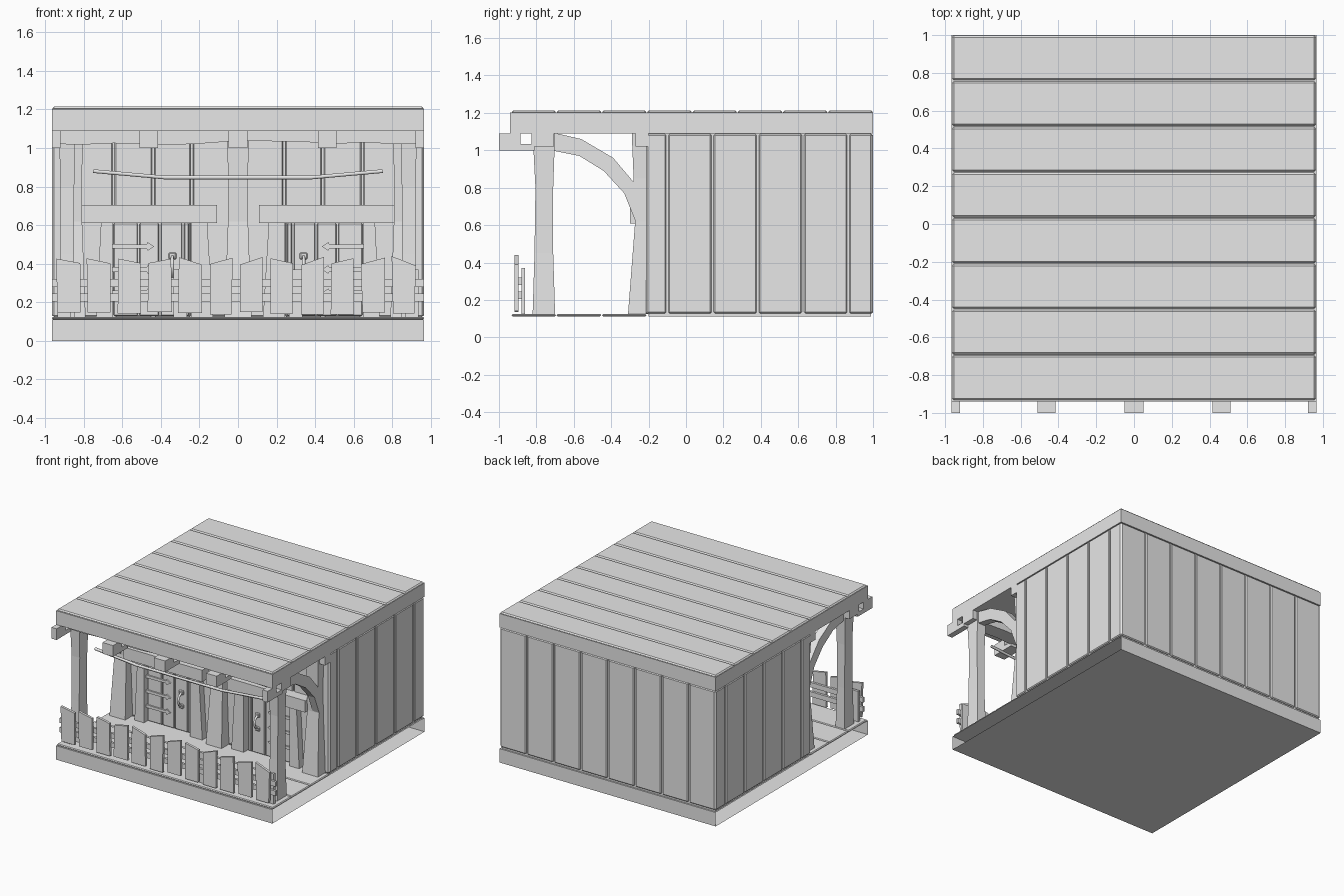
import bpy, bmesh, random
from mathutils import Vector

random.seed(4)
if "Cube" in bpy.data.objects:
    bpy.data.objects.remove(bpy.data.objects["Cube"])

wood = bpy.data.materials.new("pale_grey_wood")
wood.use_nodes = True
wood.diffuse_color = (0.8, 0.8, 0.8, 1)
wood.node_tree.nodes["Principled BSDF"].inputs["Base Color"].default_value = (0.8, 0.8, 0.8, 1)

HALF = 0.965       # half width of the hut
EAVE = 1.09        # underside of the roof
FLOOR = 0.125      # top of the porch floor


def finish(name, bm, bevel=0):
    bmesh.ops.recalc_face_normals(bm, faces=bm.faces)
    mesh = bpy.data.meshes.new(name)
    bm.to_mesh(mesh)
    bm.free()
    mesh.materials.append(wood)
    obj = bpy.data.objects.new(name, mesh)
    bpy.context.collection.objects.link(obj)
    if bevel:
        mod = obj.modifiers.new("edge_chamfer", "BEVEL")
        mod.width, mod.segments = bevel, 1
    return obj


def loft(name, rings, caps=True, bevel=0):
    """Skin a stack of matching loops."""
    bm = bmesh.new()
    loops = [[bm.verts.new(p) for p in ring] for ring in rings]
    for low, high in zip(loops, loops[1:]):
        for i in range(len(low)):
            j = (i + 1) % len(low)
            bm.faces.new((low[i], low[j], high[j], high[i]))
    if caps:
        bm.faces.new(loops[0])
        bm.faces.new(loops[-1])
    return finish(name, bm, bevel)


def box(name, x, y, z, bevel=0):
    ring = lambda h: [(x[0], y[0], h), (x[1], y[0], h), (x[1], y[1], h), (x[0], y[1], h)]
    return loft(name, [ring(z[0]), ring(z[1])], bevel=bevel)


def front_shape(name, pts, y):
    """Outline in x and z, given depth along y."""
    return loft(name, [[(a, d, b) for a, b in pts] for d in y])


def side_shape(name, pts, x, caps=True):
    """Outline in y and z, given width along x."""
    return loft(name, [[(d, a, b) for a, b in pts] for d in x], caps)


def post(name, x, y, sections):
    """Hewn post: each section is height, half width, front offset, back offset."""
    return loft(name, [[(x - w, y - f, z), (x + w, y - f, z), (x + w, y + b, z), (x - w, y + b, z)]
                       for z, w, f, b in sections])


def rod(name, pts, radius):
    curve = bpy.data.curves.new(name, "CURVE")
    curve.dimensions = "3D"
    curve.bevel_depth, curve.bevel_resolution = radius, 1
    curve.use_fill_caps = True
    line = curve.splines.new("POLY")
    line.points.add(len(pts) - 1)
    for point, co in zip(line.points, pts):
        point.co = (*co, 1)
    curve.materials.append(wood)
    obj = bpy.data.objects.new(name, curve)
    bpy.context.collection.objects.link(obj)
    return obj


def spans(edges, gap=0.006):
    return [(a + gap, b - gap) for a, b in zip(edges, edges[1:])]


# Base, open at both sides, and porch floorboards
side_shape("base", [(-0.94, 0), (1, 0), (1, 0.112), (-0.94, 0.112)], (-HALF, HALF), caps=False)
pitch = 1.935 / 8
rows = [-0.935 + pitch * i for i in range(9)]
for s in spans(rows[:4], 0.002):
    box("floor_board", (-HALF, HALF), s, (0.112, FLOOR), 0.006)

# Roof slab with cross boards
box("roof", (-HALF, HALF), (-0.94, 1), (EAVE, 1.202))
for s in spans(rows, 0.003):
    box("roof_board", (-HALF + 0.002, HALF - 0.002), s, (1.195, 1.214), 0.009)

# Room core and wall boards
box("room", (-0.953, 0.953), (-0.2, 0.988), (0.112, EAVE))
for s in spans([-0.215] + [-0.1 + pitch * i for i in range(5)] + [1.0]):
    for side in (-1, 1):
        box("side_board", sorted((side * 0.94, side * HALF)), s, (FLOOR + 0.003, EAVE - 0.003), 0.007)
for s in spans([-HALF + 2 * HALF / 8 * i for i in range(9)]):
    box("back_board", s, (0.975, 1), (FLOOR + 0.003, EAVE - 0.003), 0.007)
half_edges = [0.24, 0.44, 0.645, 0.85, HALF]
for s in spans([-e for e in reversed(half_edges)] + [0] + half_edges):
    box("front_board", s, (-0.215, -0.19), (FLOOR, EAVE), 0.006)

# Rafter ends, notched behind the tip
for x in ((-HALF, -0.92), (-0.51, -0.415), (-0.05, 0.05), (0.415, 0.51), (0.92, HALF)):
    side_shape("rafter_end", [(-1, 1), (-0.81, 1), (-0.81, 1.035), (-0.885, 1.035),
                              (-0.885, EAVE), (-1, EAVE)], x)

# Hewn cross beams with an uneven lower edge
wave = [(HALF * i / 6, 1.015 + random.uniform(0, 0.025)) for i in range(-6, 7)]
outline = wave + [(HALF, EAVE), (-HALF, EAVE)]
front_shape("front_beam", outline, (-0.825, -0.705))
front_shape("wall_beam", outline, (-0.27, -0.2))

# Porch posts, wall posts and arched braces
arch = [(-0.72, 1.09), (-0.69, 1.09), (-0.56, 1.06), (-0.39, 0.96), (-0.28, 0.83), (-0.25, 0.8),
        (-0.25, 0.62), (-0.27, 0.62), (-0.33, 0.77), (-0.44, 0.89), (-0.57, 0.97), (-0.72, 1.0)]
for side in (-1, 1):
    post("porch_post", side * 0.885, -0.76, [(FLOOR, 0.04, 0.06, 0.06), (0.45, 0.034, 0.05, 0.05),
                                             (0.8, 0.036, 0.045, 0.05), (EAVE, 0.042, 0.06, 0.06)])
    side_shape("arched_brace", arch, sorted((side * 0.855, side * 0.915)))
for x in (-0.86, 0, 0.86):
    post("wall_post", x, -0.21, [(FLOOR, 0.07, 0.1, 0.01), (0.62, 0.052, 0.062, 0.01),
                                 (0.85, 0.05, 0.07, 0.01), (EAVE, 0.06, 0.08, 0.01)])

# Hanging rail under the eave
rod("hanging_rail", [(-0.75, -0.75, 0.88), (-0.38, -0.75, 0.847), (0.38, -0.75, 0.847),
                     (0.75, -0.75, 0.88)], 0.011)

# Two mirrored doors
for side in (-1, 1):
    sx = lambda a, b: sorted((side * a, side * b))
    box("door_lintel", sx(0.11, 0.81), (-0.3, -0.2), (0.61, 0.705))
    for inner, outer, lean in ((0.24, 0.16, -0.03), (0.65, 0.71, 0.025)):
        front_shape("door_jamb", [(side * inner, FLOOR), (side * (outer + lean), FLOOR),
                                  (side * outer, 0.62), (side * inner, 0.62)], (-0.27, -0.2))
    for a, b in spans([0.25, 0.285, 0.405, 0.515, 0.65], 0.005):
        box("door_plank", sx(a, b), (-0.232, -0.2), (FLOOR + 0.005, 0.61), 0.004)
    for z in (0.25, 0.37, 0.49):
        strap = [(0.65, -0.012), (0.65, 0.012), (0.475, 0.01), (0.468, 0.022), (0.435, 0),
                 (0.468, -0.022), (0.475, -0.01)]
        front_shape("hinge_strap", [(side * a, z + b) for a, b in strap], (-0.243, -0.228))
    x = side * 0.34
    rod("door_handle", [(x, -0.23, 0.44), (x, -0.265, 0.42), (x, -0.28, 0.385),
                        (x, -0.265, 0.35), (x, -0.23, 0.33)], 0.009)
    for z in (0.33, 0.44):
        box("handle_plate", (x - 0.02, x + 0.02), (-0.243, -0.228), (z - 0.018, z + 0.018), 0.006)

# Picket fence with slanted tops, two rails and short supports
slants = (-1, -1, -1, 1, -1, 1, 1, -1, 1, 1, 1, -1)
for i, slant in enumerate(slants):
    x = -0.88 + 0.158 * i
    rise = slant * random.uniform(0.01, 0.025)
    w = [random.uniform(0.054, 0.064) for k in range(4)]
    base = 0.135 + random.uniform(0, 0.015)
    front_shape("picket", [(x - w[0], base), (x + w[1], base), (x + w[2], 0.415 + rise),
                           (x - w[3], 0.415 - rise)], (-0.916, -0.896))
for z in (0.225, 0.3):
    box("fence_rail", (-HALF, HALF), (-0.897, -0.878), (z - 0.02, z + 0.02))
for x in (-0.9, -0.3, 0.3, 0.9):
    box("fence_support", (x - 0.035, x + 0.035), (-0.88, -0.86), (FLOOR, 0.37))
